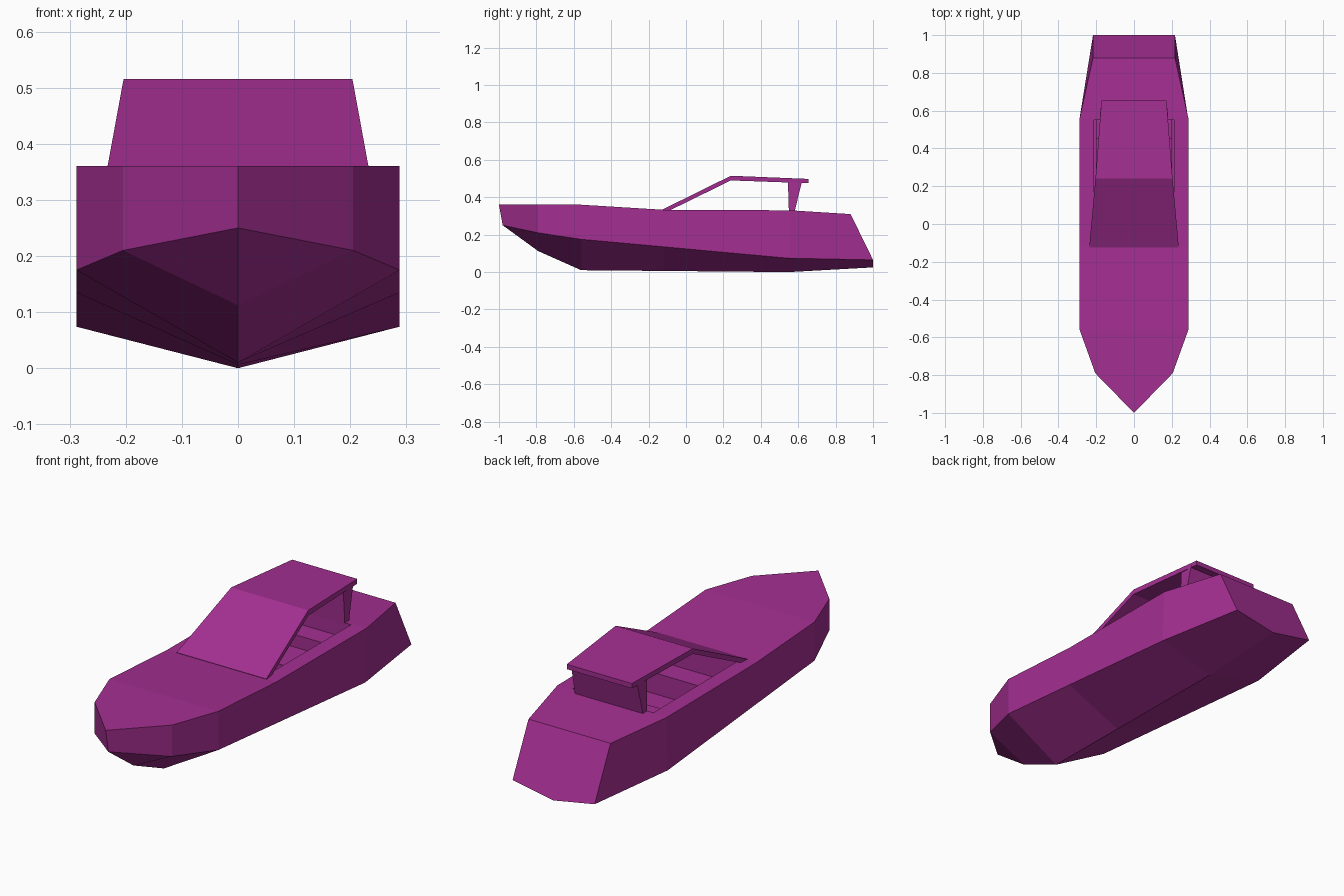
import bpy, bmesh
from mathutils import Vector

cube = bpy.data.objects.get("Cube")
if cube:
    bpy.data.objects.remove(cube)

paint = bpy.data.materials.new("purple_paint")
paint.use_nodes = True
colour = (0.37, 0.028, 0.285, 1)
paint.diffuse_color = colour
bsdf = next(n for n in paint.node_tree.nodes if n.type == 'BSDF_PRINCIPLED')
bsdf.inputs["Base Color"].default_value = colour


def loft(name, rings):
    """Join equal-length closed rings of points and cap both ends."""
    bm = bmesh.new()
    loops = [[bm.verts.new(p) for p in ring] for ring in rings]
    n = len(loops[0])
    for a, b in zip(loops, loops[1:]):
        for i in range(n):
            j = (i + 1) % n
            bm.faces.new((a[i], a[j], b[j], b[i]))
    bm.faces.new(loops[0][::-1])
    bm.faces.new(loops[-1])
    bmesh.ops.remove_doubles(bm, verts=bm.verts, dist=0.0005)
    bmesh.ops.dissolve_degenerate(bm, edges=bm.edges, dist=0.0005)
    bmesh.ops.recalc_face_normals(bm, faces=bm.faces)
    mesh = bpy.data.meshes.new(name)
    bm.to_mesh(mesh)
    bm.free()
    mesh.materials.append(paint)
    obj = bpy.data.objects.new(name, mesh)
    bpy.context.collection.objects.link(obj)
    return obj


def slab(name, sections):
    """Crosswise part from sections of (y, half width, bottom, top)."""
    return loft(name, [[(-w, y, lo), (w, y, lo), (w, y, hi), (-w, y, hi)]
                       for y, w, lo, hi in sections])


# Hull stations: deck y, chine y, half beam, deck z, chine z, keel z
stations = [
    (-1.0, -0.98, 0, 0.36, 0.25, 0.25),
    (-0.79, -0.79, 0.205, 0.36, 0.21, 0.112),
    (-0.56, -0.56, 0.288, 0.36, 0.175, 0.01),
    (-0.12, -0.12, 0.288, 0.333, 0.135, 0.006),
    (0.56, 0.55, 0.288, 0.33, 0.074, 0),
    (0.88, 1.0, 0.217, 0.31, 0.065, 0.025),
]
hull = loft("hull", [
    [(-w, yd, zd), (-w, yc, zc), (0, yc, zk), (w, yc, zc), (w, yd, zd)]
    for yd, yc, w, zd, zc, zk in stations])

# Open cockpit cut into the deck
cutter = slab("cockpit_cutter", [(-0.09, 0.213, 0.12, 0.6),
                                 (0.55, 0.213, 0.12, 0.6)])
cutter.hide_render = True
cut = hull.modifiers.new("cockpit", 'BOOLEAN')
cut.operation = 'DIFFERENCE'
cut.solver = 'EXACT'
cut.object = cutter
bpy.context.view_layer.objects.active = hull
bpy.ops.object.modifier_apply(modifier=cut.name)
bpy.data.objects.remove(cutter)

# Cockpit seating
slab("bench_seat", [(0.27, 0.2, 0.115, 0.2), (0.45, 0.2, 0.115, 0.2)])
slab("bench_back", [(0.45, 0.2, 0.115, 0.26), (0.552, 0.2, 0.115, 0.26)])
slab("front_step", [(-0.092, 0.2, 0.115, 0.22), (0.02, 0.2, 0.115, 0.22)])

# Sloping windscreen and the roof behind it
slab("windscreen", [(-0.125, 0.237, 0.325, 0.335),
                    (-0.08, 0.233, 0.333, 0.357),
                    (0.24, 0.204, 0.49, 0.515)])
slab("roof", [(0.24, 0.204, 0.49, 0.515), (0.655, 0.172, 0.475, 0.498)])

# Wedge-shaped rear panel holding up the roof
loft("rear_support", [
    [(-w, front, z), (w, front, z), (w, back, z), (-w, back, z)]
    for w, front, back, z in ((0.18, 0.55, 0.58, 0.32),
                              (0.175, 0.545, 0.62, 0.485))])
